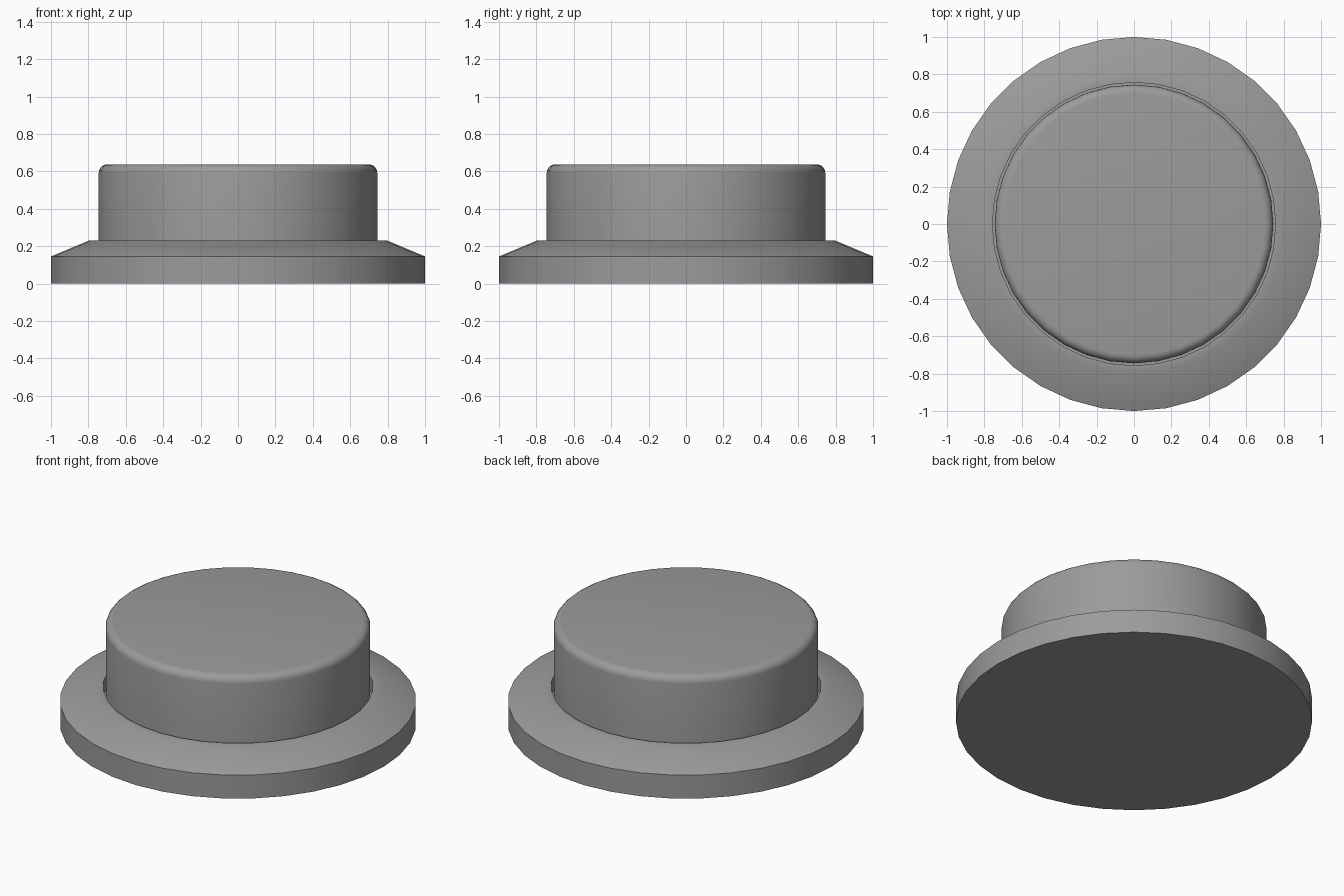
import bpy, bmesh, math

if "Cube" in bpy.data.objects:
    bpy.data.objects.remove(bpy.data.objects["Cube"])

SIDES = 36

# Dark grey plastic shared by both parts
grey = bpy.data.materials.new("dark_grey")
grey.diffuse_color = (0.33, 0.33, 0.33, 1.0)
grey.use_nodes = True
grey.node_tree.nodes["Principled BSDF"].inputs["Base Color"].default_value = grey.diffuse_color


def lathe(name, profile):
    """Revolve (radius, z) points around z and cap both ends."""
    bm = bmesh.new()
    rings = []
    for r, z in profile:
        rings.append([bm.verts.new((r * math.cos(2 * math.pi * i / SIDES),
                                    r * math.sin(2 * math.pi * i / SIDES), z))
                      for i in range(SIDES)])
    for a, b in zip(rings, rings[1:]):
        for i in range(SIDES):
            j = (i + 1) % SIDES
            bm.faces.new((a[i], a[j], b[j], b[i]))
    bm.faces.new(rings[0][::-1])
    bm.faces.new(rings[-1])
    bmesh.ops.recalc_face_normals(bm, faces=bm.faces)
    mesh = bpy.data.meshes.new(name)
    bm.to_mesh(mesh)
    bm.free()
    mesh.materials.append(grey)
    obj = bpy.data.objects.new(name, mesh)
    bpy.context.collection.objects.link(obj)
    bpy.ops.object.select_all(action='DESELECT')
    obj.select_set(True)
    bpy.context.view_layer.objects.active = obj
    bpy.ops.object.shade_smooth_by_angle(angle=math.radians(30))
    return obj


# Base housing: disc with sloped rim and a recessed well for the button
lathe("base_housing", [(1.0, 0.0), (1.0, 0.145), (0.797, 0.23),
                       (0.757, 0.23), (0.757, 0.145)])

# Push button: cylinder with a rounded top edge, seated in the well
R, TOP, FILLET, STEPS = 0.745, 0.637, 0.045, 5
arc = [(R - FILLET + FILLET * math.cos(t), TOP - FILLET + FILLET * math.sin(t))
       for t in (math.pi / 2 * k / STEPS for k in range(STEPS + 1))]
lathe("push_button", [(R, 0.145)] + arc)
